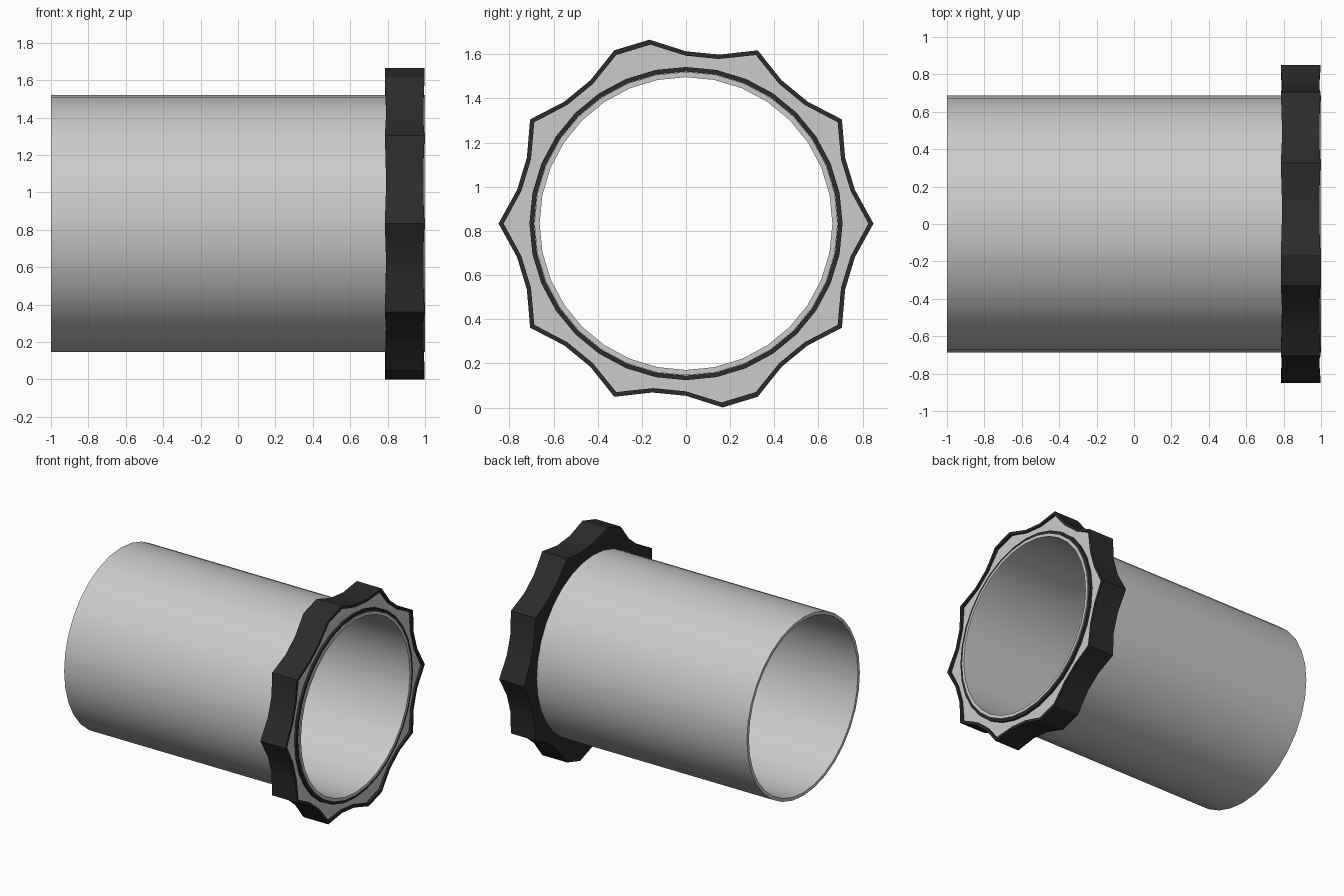
import bpy, bmesh, math

if "Cube" in bpy.data.objects:
    bpy.data.objects.remove(bpy.data.objects["Cube"])

SEGS = 32
CZ = 0.833
TIPS = {0, 3, 6, 9, 10, 13, 16, 19, 22, 25, 26, 29}


def lathe(name, profile, closed=True, color=None):
    """Sweep (x, radius, tip_radius) points around the x axis; tips use tip_radius."""
    bm = bmesh.new()
    loops = []
    for x, r, x_tip, r_tip in profile:
        loop = []
        for i in range(SEGS):
            a = 2 * math.pi * i / SEGS
            px, pr = (x_tip, r_tip) if i in TIPS else (x, r)
            loop.append(bm.verts.new((px, pr * math.cos(a), CZ + pr * math.sin(a))))
        loops.append(loop)
    n = len(loops)
    for k in range(n if closed else n - 1):
        a, b = loops[k], loops[(k + 1) % n]
        for i in range(SEGS):
            j = (i + 1) % SEGS
            bm.faces.new((a[i], a[j], b[j], b[i]))
    if closed:
        bmesh.ops.recalc_face_normals(bm, faces=bm.faces[:])
    else:
        for f in bm.faces:
            f.normal_update()
            if f.normal.x < 0:
                f.normal_flip()
    me = bpy.data.meshes.new(name)
    bm.to_mesh(me)
    bm.free()
    ob = bpy.data.objects.new(name, me)
    bpy.context.collection.objects.link(ob)
    if color:
        mat = bpy.data.materials.new(name + "_colour")
        mat.diffuse_color = color
        mat.use_nodes = True
        mat.node_tree.nodes["Principled BSDF"].inputs["Base Color"].default_value = mat.diffuse_color
        me.materials.append(mat)
    bpy.ops.object.select_all(action='DESELECT')
    ob.select_set(True)
    bpy.context.view_layer.objects.active = ob
    bpy.ops.object.shade_smooth_by_angle(angle=math.radians(28))
    return ob


def rnd(x, r):
    return (x, r, x, r)


# Hollow tube
lathe("tube", [rnd(-1, 0.687), rnd(1, 0.687), rnd(1, 0.663), rnd(-1, 0.663)])

# Scalloped grip collar: raised outer rim, recessed face, raised inner lip
lathe("grip_collar", [
    rnd(0.79, 0.688),
    (0.79, 0.78, 0.785, 0.849),
    (0.991, 0.78, 0.997, 0.849),
    (0.991, 0.76, 0.997, 0.826),
    (0.972, 0.76, 0.972, 0.826),
    rnd(0.972, 0.709),
    rnd(0.993, 0.709),
    rnd(0.993, 0.688),
], color=(0.025, 0.025, 0.025, 1))

# Grey face sitting in the collar recess
lathe("collar_face", [rnd(0.976, 0.709), (0.976, 0.76, 0.976, 0.826)], closed=False)
